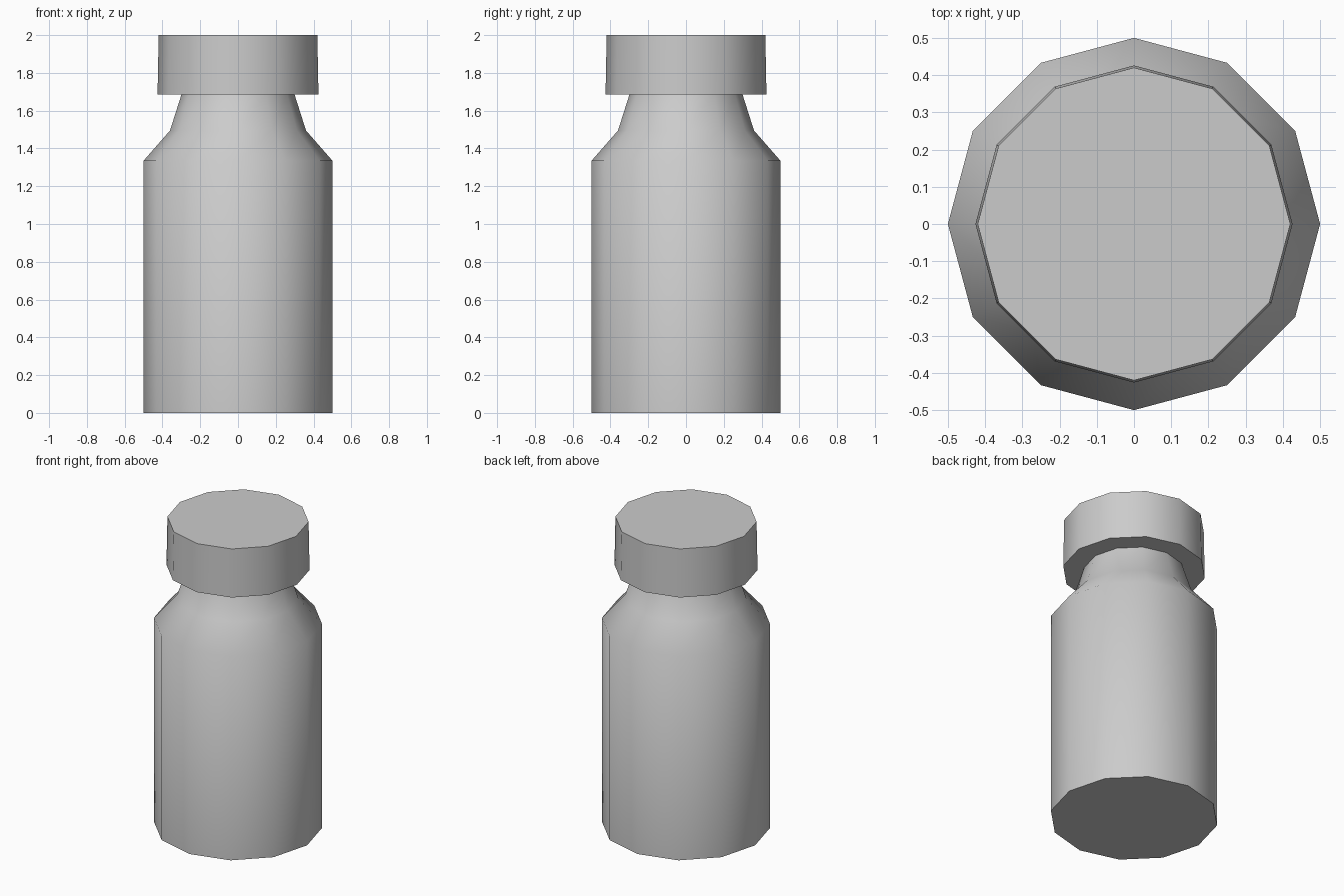
import bpy
import bmesh
from math import cos, sin, radians, tau

SIDES = 12

default = bpy.data.objects.get("Cube")
if default:
    bpy.data.objects.remove(default, do_unlink=True)

grey = bpy.data.materials.new("plain grey")
grey.use_nodes = True
colour = (0.6, 0.6, 0.6, 1)
grey.diffuse_color = colour
grey.node_tree.nodes["Principled BSDF"].inputs["Base Color"].default_value = colour


def turned_part(name, profile):
    """Spin a list of (radius, height) into a closed twelve-sided solid."""
    bm = bmesh.new()
    rings = [[bm.verts.new((r * cos(tau * i / SIDES), r * sin(tau * i / SIDES), z))
              for i in range(SIDES)] for r, z in profile]
    for low, high in zip(rings, rings[1:]):
        for i in range(SIDES):
            j = (i + 1) % SIDES
            bm.faces.new((low[i], low[j], high[j], high[i]))
    bm.faces.new(rings[0][::-1])
    bm.faces.new(rings[-1])
    mesh = bpy.data.meshes.new(name)
    bm.to_mesh(mesh)
    bm.free()
    mesh.materials.append(grey)
    obj = bpy.data.objects.new(name, mesh)
    bpy.context.collection.objects.link(obj)
    # Smooth round the sides, crisp at the flat ends
    bpy.ops.object.select_all(action="DESELECT")
    obj.select_set(True)
    bpy.context.view_layer.objects.active = obj
    bpy.ops.object.shade_smooth_by_angle(angle=radians(50))
    return obj


# Bottle with sloping shoulder and tapered neck
turned_part("bottle_body", [(0.5, 0), (0.5, 1.335), (0.36, 1.495), (0.298, 1.69)])

# Wide, slightly tapered lid
turned_part("bottle_lid", [(0.426, 1.685), (0.42, 2.0)])
